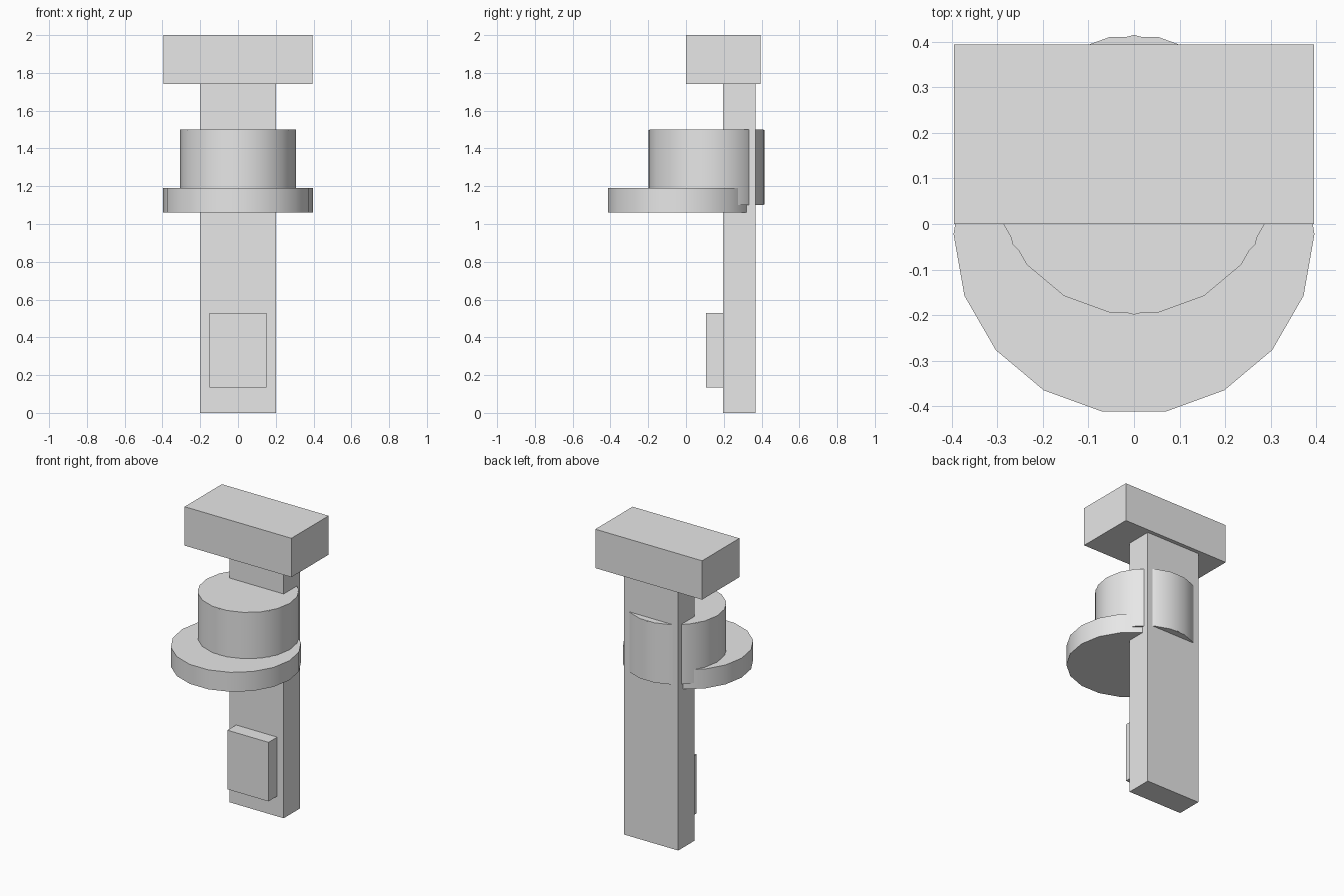
import bpy, bmesh, math

if "Cube" in bpy.data.objects:
    bpy.data.objects.remove(bpy.data.objects["Cube"], do_unlink=True)

# Single plain grey material
grey = bpy.data.materials.new("plain_grey")
grey.use_nodes = True
grey.diffuse_color = (0.8, 0.8, 0.8, 1)
grey.node_tree.nodes["Principled BSDF"].inputs["Base Color"].default_value = (0.8, 0.8, 0.8, 1)


def prism(name, outline, z0, z1, smooth=False):
    """Extrude a counter-clockwise outline from z0 up to z1."""
    bm = bmesh.new()
    base = bm.faces.new([bm.verts.new((x, y, z0)) for x, y in outline])
    top = bmesh.ops.extrude_face_region(bm, geom=[base], use_keep_orig=True)
    bmesh.ops.translate(bm, vec=(0, 0, z1 - z0),
                        verts=[v for v in top["geom"] if isinstance(v, bmesh.types.BMVert)])
    bmesh.ops.recalc_face_normals(bm, faces=bm.faces)
    mesh = bpy.data.meshes.new(name)
    bm.to_mesh(mesh)
    bm.free()
    mesh.materials.append(grey)
    obj = bpy.data.objects.new(name, mesh)
    bpy.context.collection.objects.link(obj)
    if smooth:
        bpy.ops.object.select_all(action='DESELECT')
        obj.select_set(True)
        bpy.context.view_layer.objects.active = obj
        bpy.ops.object.shade_smooth_by_angle(angle=math.radians(35))
    return obj


def box(name, half_width, y0, y1, z0, z1):
    w = half_width
    return prism(name, [(-w, y0), (w, y0), (w, y1), (-w, y1)], z0, z1)


def disc(name, sides, radius, y, z0, z1):
    ring = [(radius * math.cos(math.tau * i / sides),
             y + radius * math.sin(math.tau * i / sides)) for i in range(sides)]
    return prism(name, ring, z0, z1, smooth=True)


# Upright post, head block and front plate
box("post", 0.2, 0.197, 0.368, 0.0, 1.75)
box("head_block", 0.395, 0.0, 0.394, 1.74, 2.0)
box("front_plate", 0.152, 0.105, 0.2, 0.135, 0.53)

# Round collar: wide flange, drum, and a coarser core whose corners form ridges
disc("flange", 18, 0.396, -0.022, 1.06, 1.19)
disc("drum", 18, 0.307, 0.108, 1.1, 1.5)
disc("drum_core", 12, 0.307, 0.108, 1.102, 1.498)
